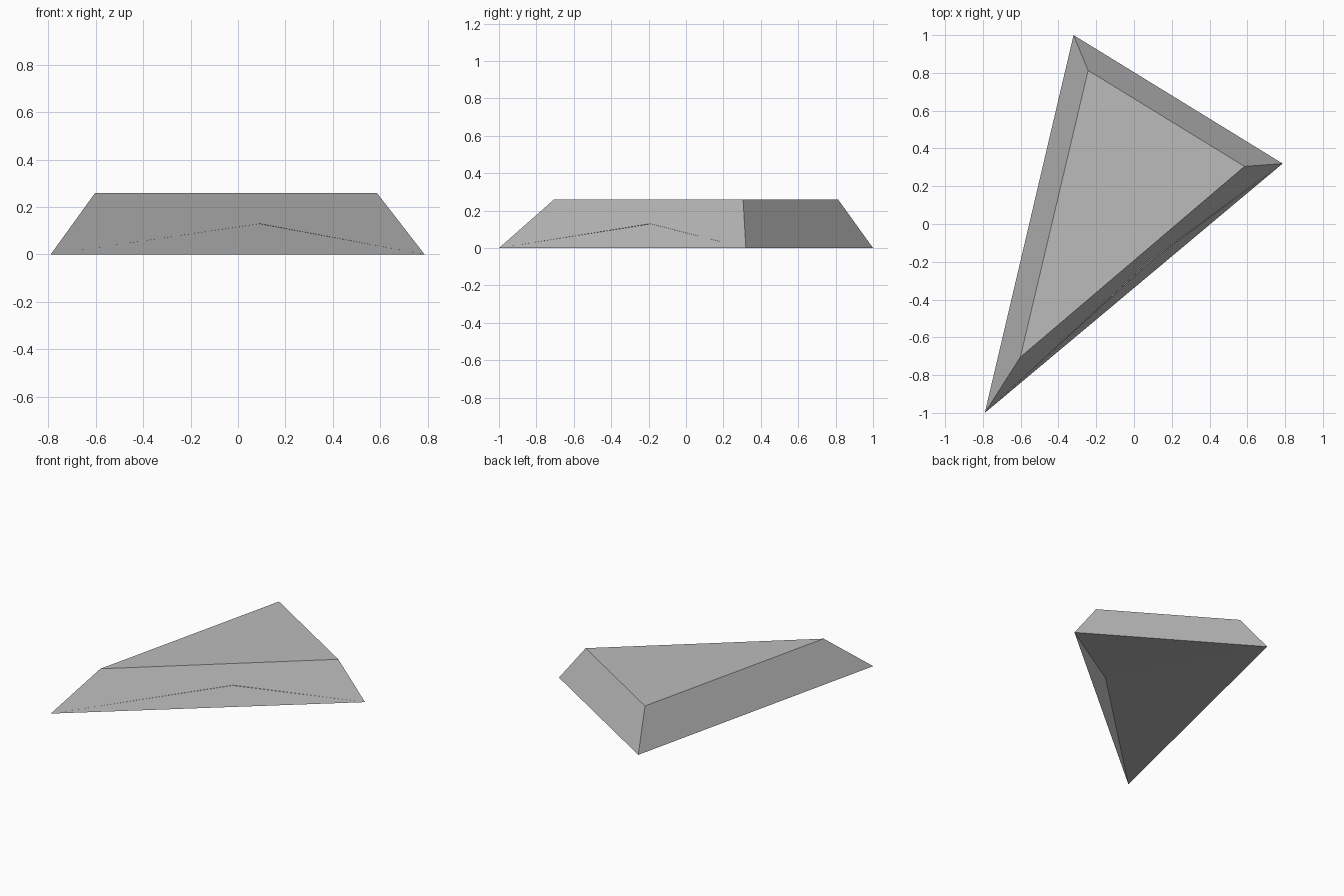
import bpy
import bmesh
from mathutils import Vector

# Remove the default object
cube = bpy.data.objects.get("Cube")
if cube:
    bpy.data.objects.remove(cube, do_unlink=True)

HEIGHT = 0.26
BASE = [(-0.79, -1.0), (0.787, 0.32), (-0.32, 1.0)]
TOP = [(-0.602, -0.705), (0.585, 0.305), (-0.243, 0.813)]


def make_material(name, color):
    mat = bpy.data.materials.new(name)
    mat.use_nodes = True
    mat.diffuse_color = color
    mat.node_tree.nodes["Principled BSDF"].inputs["Base Color"].default_value = color
    return mat


def make_object(name, corners, faces, mat):
    bm = bmesh.new()
    verts = [bm.verts.new(co) for co in corners]
    for face in faces:
        bm.faces.new([verts[i] for i in face])
    mesh = bpy.data.meshes.new(name)
    bm.to_mesh(mesh)
    bm.free()
    mesh.materials.append(mat)
    obj = bpy.data.objects.new(name, mesh)
    bpy.context.collection.objects.link(obj)


grey = make_material("plain grey", (0.5, 0.5, 0.5, 1))
low = [Vector((x, y, 0)) for x, y in BASE]
high = [Vector((x, y, HEIGHT)) for x, y in TOP]

# Three-sided shell with sloping walls and a flat top
walls = [(i, (i + 1) % 3, (i + 1) % 3 + 3, i + 3) for i in range(3)]
make_object("triangular_shell", low + high, walls + [(3, 4, 5)], grey)

# Hollowed underside, rising to a point halfway up the front wall
peak = (low[1] + high[0]) / 2
make_object("hollow_underside", low + [peak], [(0, 2, 3), (2, 1, 3)], grey)
